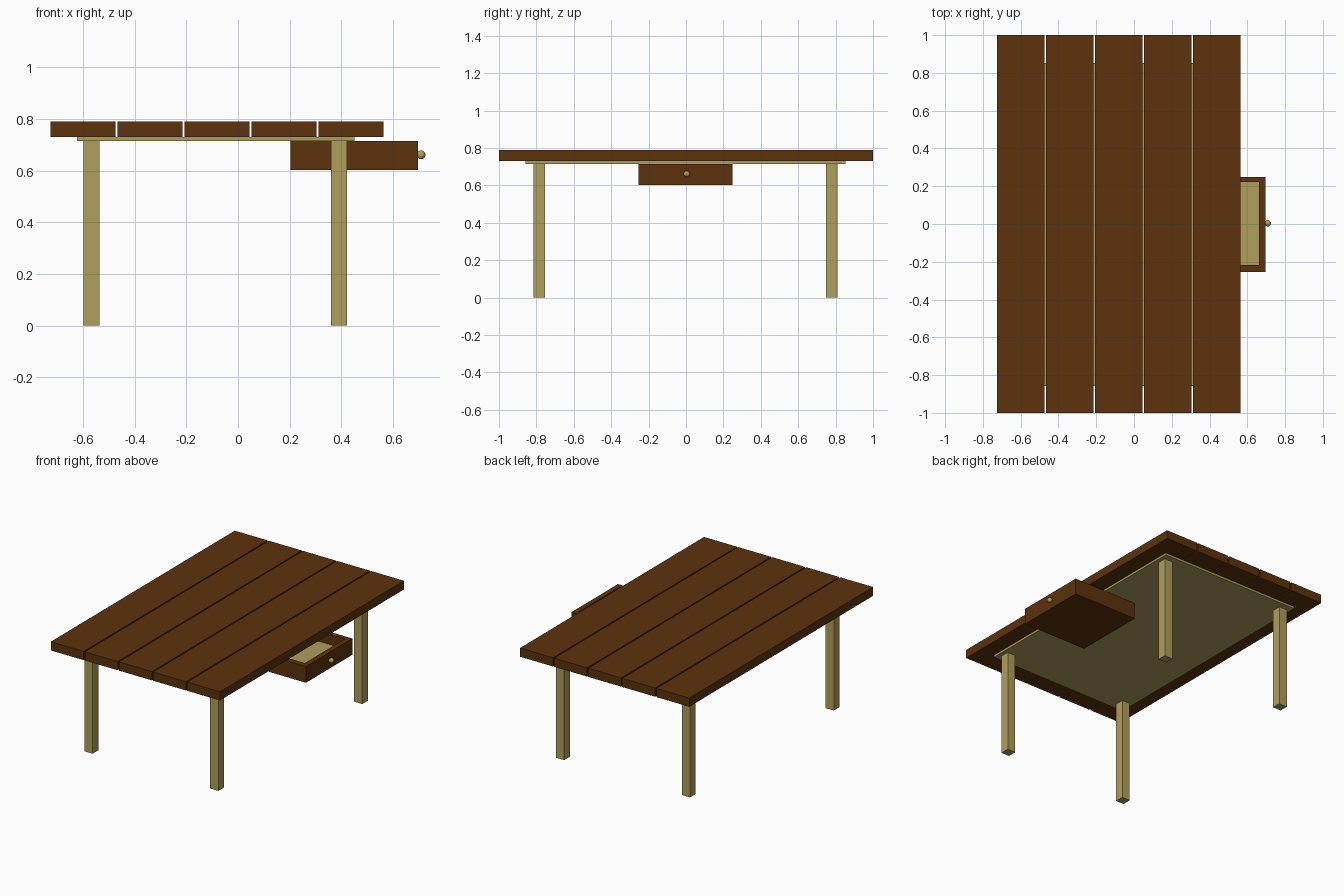
import bpy
import bmesh
from mathutils import Vector

if "Cube" in bpy.data.objects:
    bpy.data.objects.remove(bpy.data.objects["Cube"], do_unlink=True)


def make_material(name, rgb):
    mat = bpy.data.materials.new(name)
    mat.use_nodes = True
    color = (*rgb, 1.0)
    mat.diffuse_color = color
    mat.node_tree.nodes["Principled BSDF"].inputs["Base Color"].default_value = color
    return mat


dark_wood = make_material("dark brown wood", (0.107, 0.032, 0.0037))
pale_wood = make_material("pale tan wood", (0.434, 0.342, 0.110))


def add_object(name, bm, *materials):
    mesh = bpy.data.meshes.new(name)
    bm.to_mesh(mesh)
    bm.free()
    for mat in materials:
        mesh.materials.append(mat)
    obj = bpy.data.objects.new(name, mesh)
    bpy.context.collection.objects.link(obj)
    return obj


def box_mesh(low, high):
    low, high = Vector(low), Vector(high)
    bm = bmesh.new()
    bmesh.ops.create_cube(bm, size=1)
    for v in bm.verts:
        v.co = (low + high) / 2 + v.co * (high - low)
    return bm


# Table top: five planks with narrow gaps
LEFT, WIDTH, GAP = -0.725, 0.2508, 0.0085
for i in range(5):
    x = LEFT + i * (WIDTH + GAP)
    add_object(f"plank_{i + 1}", box_mesh((x, -1, 0.73), (x + WIDTH, 1, 0.79)), dark_wood)

# Thin board holding the planks together
add_object("under_board", box_mesh((-0.623, -0.857, 0.715), (0.45, 0.853, 0.73)), pale_wood)

# Four square legs
LEG = 0.062
for side, x in (("right", -0.566), ("left", 0.391)):
    for end, y in (("front", -0.785), ("back", 0.779)):
        low = (x - LEG / 2, y - LEG / 2, 0)
        high = (x + LEG / 2, y + LEG / 2, 0.715)
        add_object(f"{end}_{side}_leg", box_mesh(low, high), pale_wood)

# Open drawer: a box whose top is inset and sunk to a pale floor
bm = box_mesh((0.203, -0.255, 0.603), (0.696, 0.249, 0.715))
top = max(bm.faces, key=lambda f: f.calc_center_median().z)
bmesh.ops.inset_region(bm, faces=[top], thickness=0.03)
mid = top.calc_center_median()
for v in top.verts:
    v.co.x = 0.661 if v.co.x > mid.x else 0.238
    v.co.y = 0.222 if v.co.y > mid.y else -0.218
floor = bmesh.ops.extrude_discrete_faces(bm, faces=[top])["faces"][0]
for v in floor.verts:
    v.co.z = 0.643
floor.material_index = 1
bmesh.ops.recalc_face_normals(bm, faces=bm.faces)
add_object("drawer", bm, dark_wood, pale_wood)

# Round drawer knob
bm = bmesh.new()
bmesh.ops.create_uvsphere(bm, u_segments=24, v_segments=12, radius=0.017)
bmesh.ops.translate(bm, verts=bm.verts, vec=(0.708, 0.004, 0.661))
for f in bm.faces:
    f.smooth = True
add_object("drawer_knob", bm, pale_wood)
